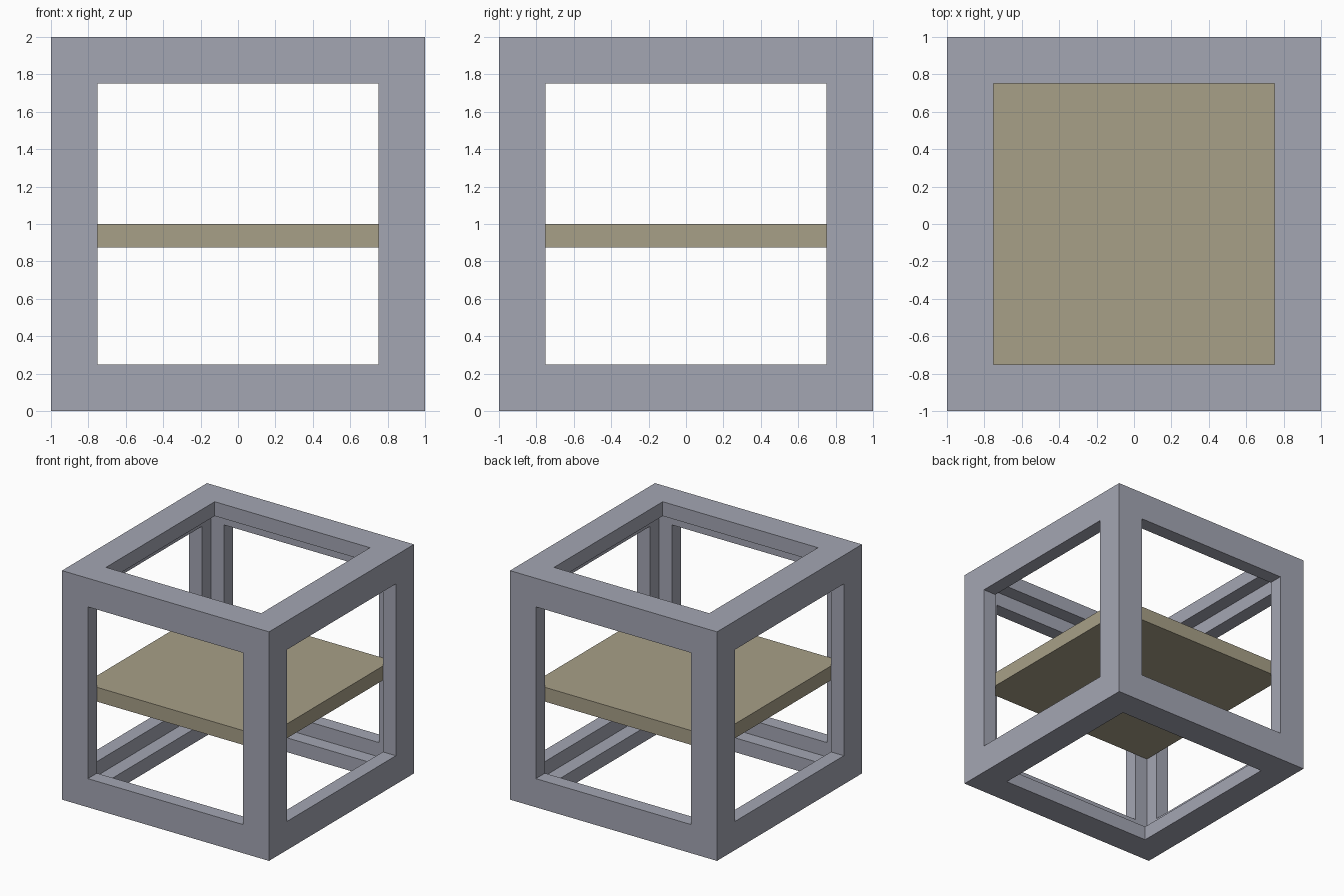
import bpy
import bmesh
from mathutils import Matrix

SIZE = 2.0     # outer edge of the cube frame
BORDER = 0.25  # width of the bars seen face on
WALL = 0.125   # thickness of frame walls and shelf

default_cube = bpy.data.objects.get("Cube")
if default_cube:
    bpy.data.objects.remove(default_cube, do_unlink=True)


def make_material(name, rgb):
    mat = bpy.data.materials.new(name)
    mat.use_nodes = True
    color = (*rgb, 1.0)
    mat.diffuse_color = color
    mat.node_tree.nodes["Principled BSDF"].inputs["Base Color"].default_value = color
    return mat


def make_object(name, bm, mat):
    mesh = bpy.data.meshes.new(name)
    bm.to_mesh(mesh)
    bm.free()
    mesh.materials.append(mat)
    obj = bpy.data.objects.new(name, mesh)
    bpy.context.collection.objects.link(obj)
    return obj


frame_grey = make_material("blue grey", (0.37, 0.38, 0.45))
shelf_tan = make_material("tan", (0.39, 0.35, 0.245))

# Frame: a cube with a square window in every side, thickened inward
bm = bmesh.new()
bmesh.ops.create_cube(bm, size=SIZE, matrix=Matrix.Translation((0, 0, SIZE / 2)))
windows = bm.faces[:]
bmesh.ops.inset_individual(bm, faces=windows, thickness=BORDER, use_even_offset=True)
bmesh.ops.delete(bm, geom=windows, context="FACES_ONLY")
frame = make_object("frame", bm, frame_grey)
walls = frame.modifiers.new("walls", "SOLIDIFY")
walls.thickness = WALL
walls.offset = -1
walls.use_even_offset = True
walls.use_quality_normals = True

# Shelf: a slab fitted between the inner walls, its top at half height
inner = SIZE - 2 * WALL
bm = bmesh.new()
bmesh.ops.create_cube(bm, size=1, matrix=Matrix.Translation((0, 0, SIZE / 2 - WALL / 2))
                      @ Matrix.Diagonal((inner, inner, WALL, 1)))
make_object("shelf", bm, shelf_tan)
